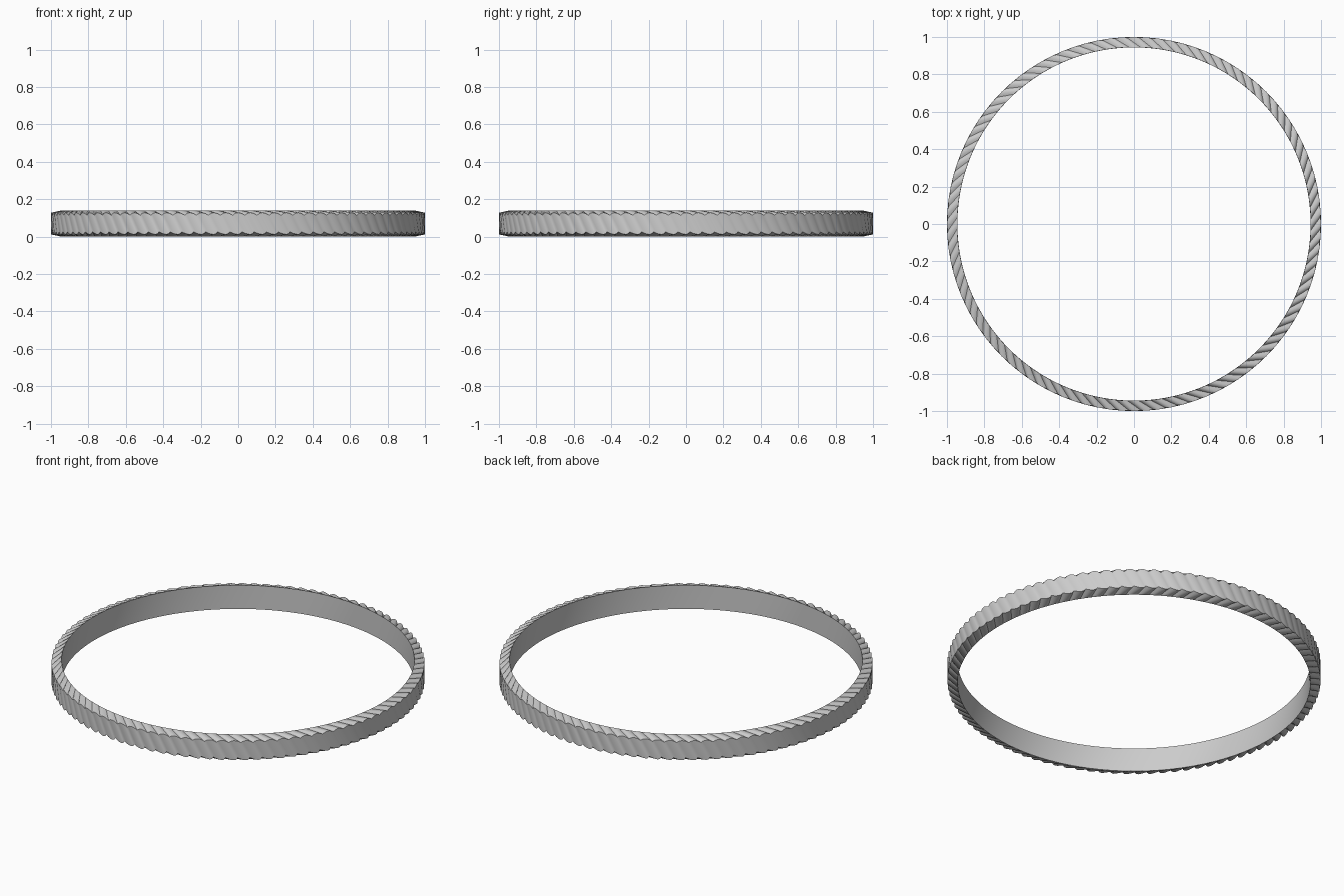
import bpy, bmesh, math

if "Cube" in bpy.data.objects:
    bpy.data.objects.remove(bpy.data.objects["Cube"])

PLATES, COLS = 96, 6          # slanted plates round the ring, strips per plate
R_IN, R_OUT, H = 0.945, 1.0, 0.14


def section(u):
    """Cross-section of a plate at fraction u of its width (bulged in the middle)."""
    b = 4 * u * (1 - u)
    r = R_OUT - 0.004 * (1 - b)
    drop = 0.012 + 0.014 * (1 - b)
    return [(R_IN, 0), (r, drop), (r, H - drop), (R_IN, H)]


# woven ring: plates slanted with both height and radius
bm = bmesh.new()
columns = []
for k in range(PLATES * COLS):
    base = math.tau * k / (PLATES * COLS)
    col = []
    for r, z in section((k % COLS) / COLS):
        a = base + 1.2 * (r - R_IN) - 0.55 * (z - H / 2)
        col.append(bm.verts.new((r * math.cos(a), r * math.sin(a), z)))
    columns.append(col)

for k, c in enumerate(columns):
    d = columns[(k + 1) % len(columns)]
    for j in range(4):
        n = (j + 1) % 4
        bm.faces.new((c[j], d[j], d[n], c[n]))
bmesh.ops.recalc_face_normals(bm, faces=bm.faces)

mesh = bpy.data.meshes.new("slanted_ring")
bm.to_mesh(mesh)
bm.free()
ring = bpy.data.objects.new("slanted_ring", mesh)
bpy.context.collection.objects.link(ring)
bpy.context.view_layer.objects.active = ring
ring.select_set(True)
bpy.ops.object.shade_smooth_by_angle(angle=math.radians(32))
